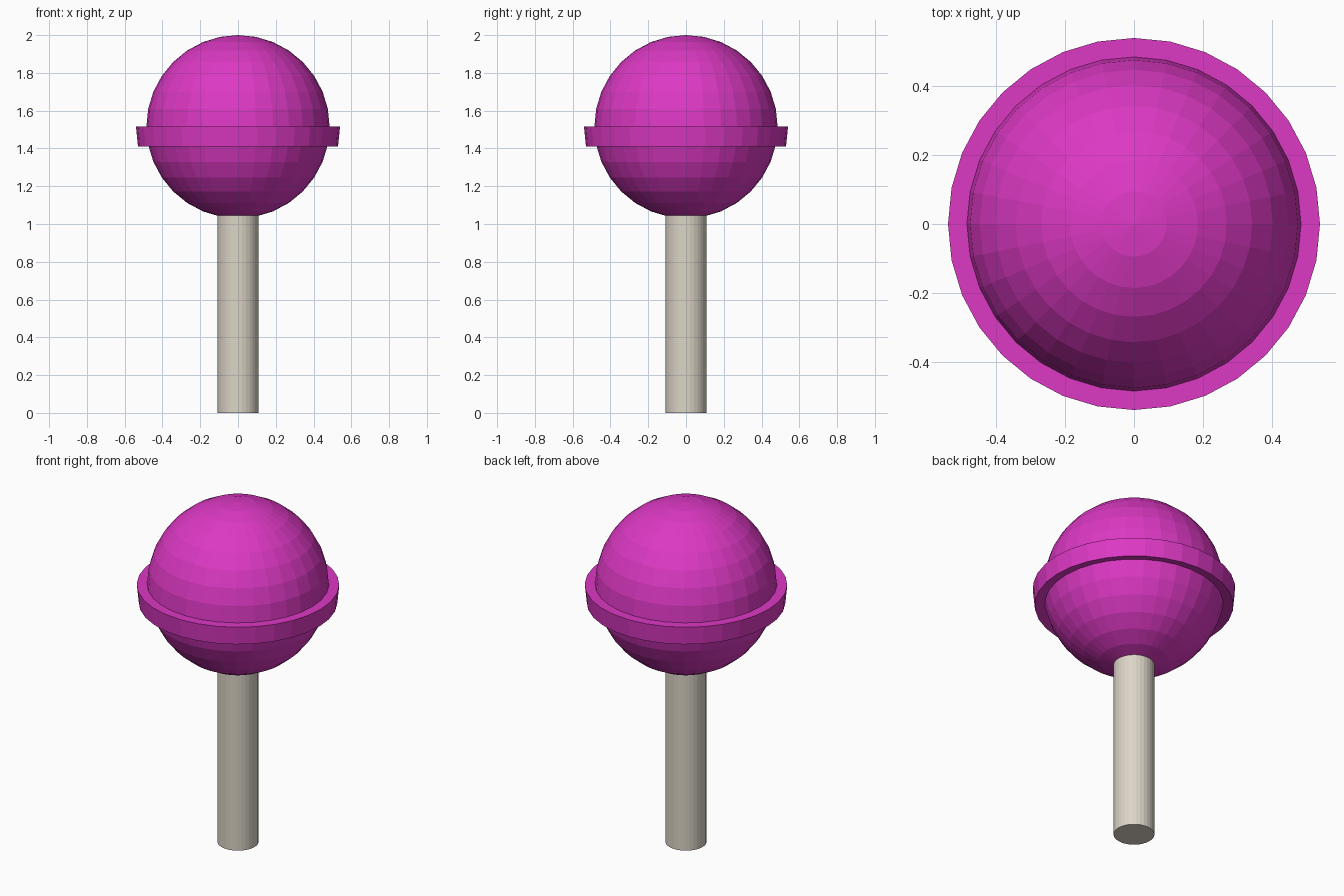
import bpy, bmesh
from math import sin, cos, pi

if "Cube" in bpy.data.objects:
    bpy.data.objects.remove(bpy.data.objects["Cube"])

SIDES = 32
RADIUS, CENTRE = 0.485, 1.515
BAND = 0.54


def lathe(name, profile, colour):
    """Revolve an (r, z) profile, bottom to top, into a flat-shaded object."""
    bm = bmesh.new()
    rings = []
    for r, z in profile:
        n = 1 if r < 1e-6 else SIDES
        rings.append([bm.verts.new((r * cos(2 * pi * i / SIDES), r * sin(2 * pi * i / SIDES), z))
                      for i in range(n)])
    for a, b in zip(rings, rings[1:]):
        for i in range(SIDES):
            j = (i + 1) % SIDES
            quad = [a[i % len(a)], a[j % len(a)], b[j % len(b)], b[i % len(b)]]
            bm.faces.new(list(dict.fromkeys(quad)))
    # Cap open ends
    if len(rings[0]) > 1:
        bm.faces.new(rings[0][::-1])
    if len(rings[-1]) > 1:
        bm.faces.new(rings[-1])
    bmesh.ops.recalc_face_normals(bm, faces=bm.faces)
    mesh = bpy.data.meshes.new(name)
    bm.to_mesh(mesh)
    bm.free()
    mat = bpy.data.materials.new(name + "_colour")
    mat.diffuse_color = colour
    mat.use_nodes = True
    mat.node_tree.nodes["Principled BSDF"].inputs["Base Color"].default_value = mat.diffuse_color
    mesh.materials.append(mat)
    obj = bpy.data.objects.new(name, mesh)
    bpy.context.collection.objects.link(obj)
    return obj


def ball_point(step, r=RADIUS):
    a = -pi / 2 + step * pi / 16
    return (max(r * cos(a), 0) if 0 < step < 16 else 0, CENTRE + r * sin(a))


# Candy ball, with the row below the equator pushed out into a band
profile = [ball_point(k) for k in range(8)]
profile += [ball_point(7, BAND), ball_point(8, BAND)]
profile += [ball_point(k) for k in range(8, 17)]
lathe("candy", profile, (0.72, 0.04, 0.55, 1))

# Stick
lathe("stick", [(0.109, 0), (0.109, 1.06)], (0.72, 0.66, 0.57, 1))
